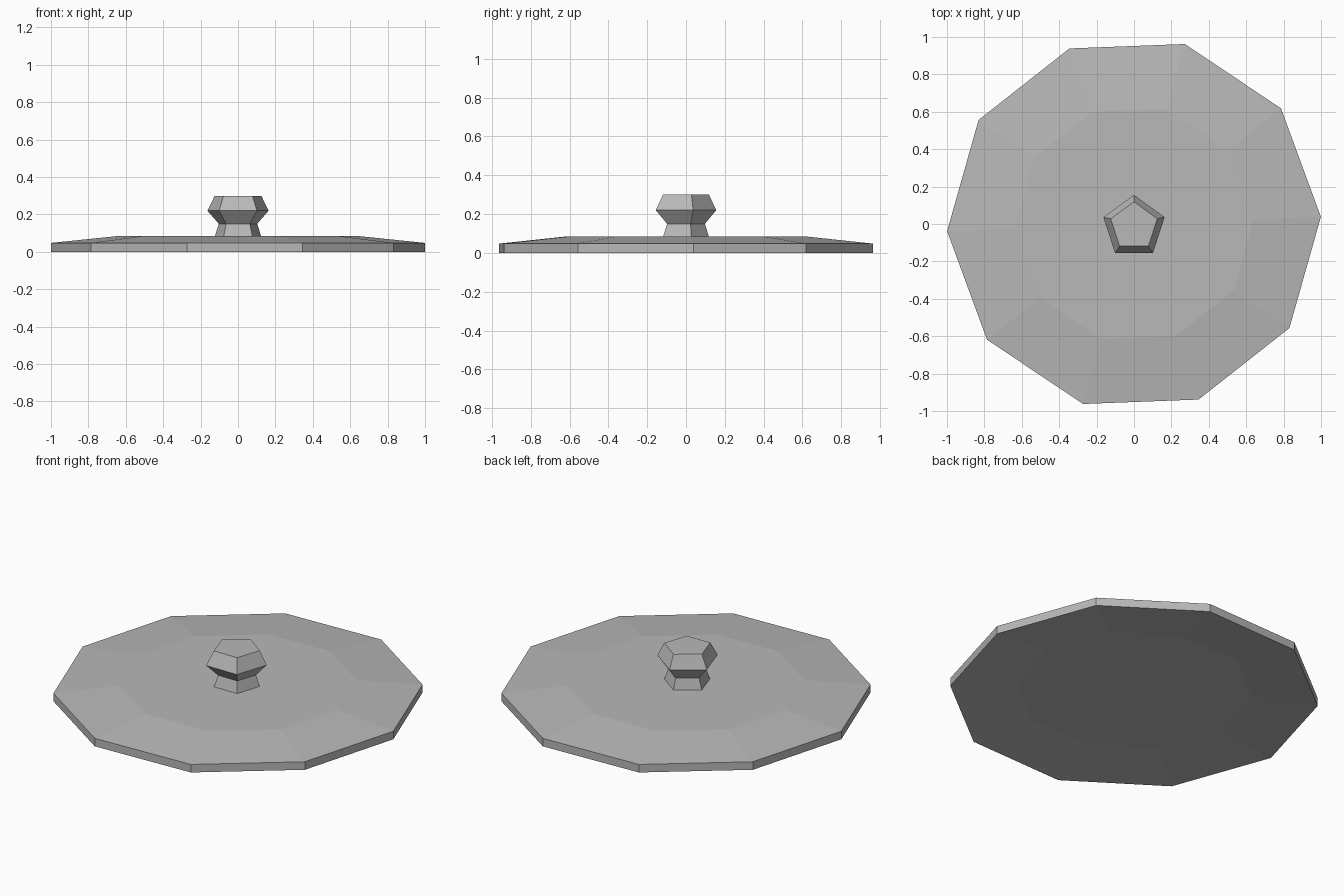
import bpy
import bmesh
from math import sin, cos, radians, tau

cube = bpy.data.objects.get("Cube")
if cube:
    bpy.data.objects.remove(cube, do_unlink=True)

GREY = (0.48, 0.48, 0.48, 1.0)
grey = bpy.data.materials.new("mid_grey")
grey.use_nodes = True
grey.diffuse_color = GREY
grey.node_tree.nodes["Principled BSDF"].inputs["Base Color"].default_value = GREY


def lathe(name, sides, start, rings, shift=0.0):
    """Stack flat-sided rings of (radius, z) and cap both ends.
    shift moves each ring in y by that fraction of its radius."""
    bm = bmesh.new()
    loops = []
    for radius, z in rings:
        loops.append([
            bm.verts.new((radius * cos(radians(start) + tau * i / sides),
                          radius * (sin(radians(start) + tau * i / sides) + shift), z))
            for i in range(sides)])
    for low, high in zip(loops, loops[1:]):
        for i in range(sides):
            j = (i + 1) % sides
            bm.faces.new((low[i], low[j], high[j], high[i]))
    bm.faces.new(loops[0][::-1])
    bm.faces.new(loops[-1])
    bmesh.ops.recalc_face_normals(bm, faces=bm.faces)
    mesh = bpy.data.meshes.new(name)
    bm.to_mesh(mesh)
    bm.free()
    mesh.materials.append(grey)
    obj = bpy.data.objects.new(name, mesh)
    bpy.context.collection.objects.link(obj)


# Ten-sided lid: hollowed underside, upright rim, sloped shoulder, flat middle
lathe("lid", 10, 2.2, [(0.64, 0.036), (1.0, 0.0), (1.0, 0.048), (0.64, 0.085)])

# Five-sided knob with a pinched neck, each ring centred by its depth
lathe("knob", 5, 90, [(0.13, 0.084), (0.108, 0.15), (0.172, 0.22), (0.131, 0.3)],
      shift=-0.0955)
